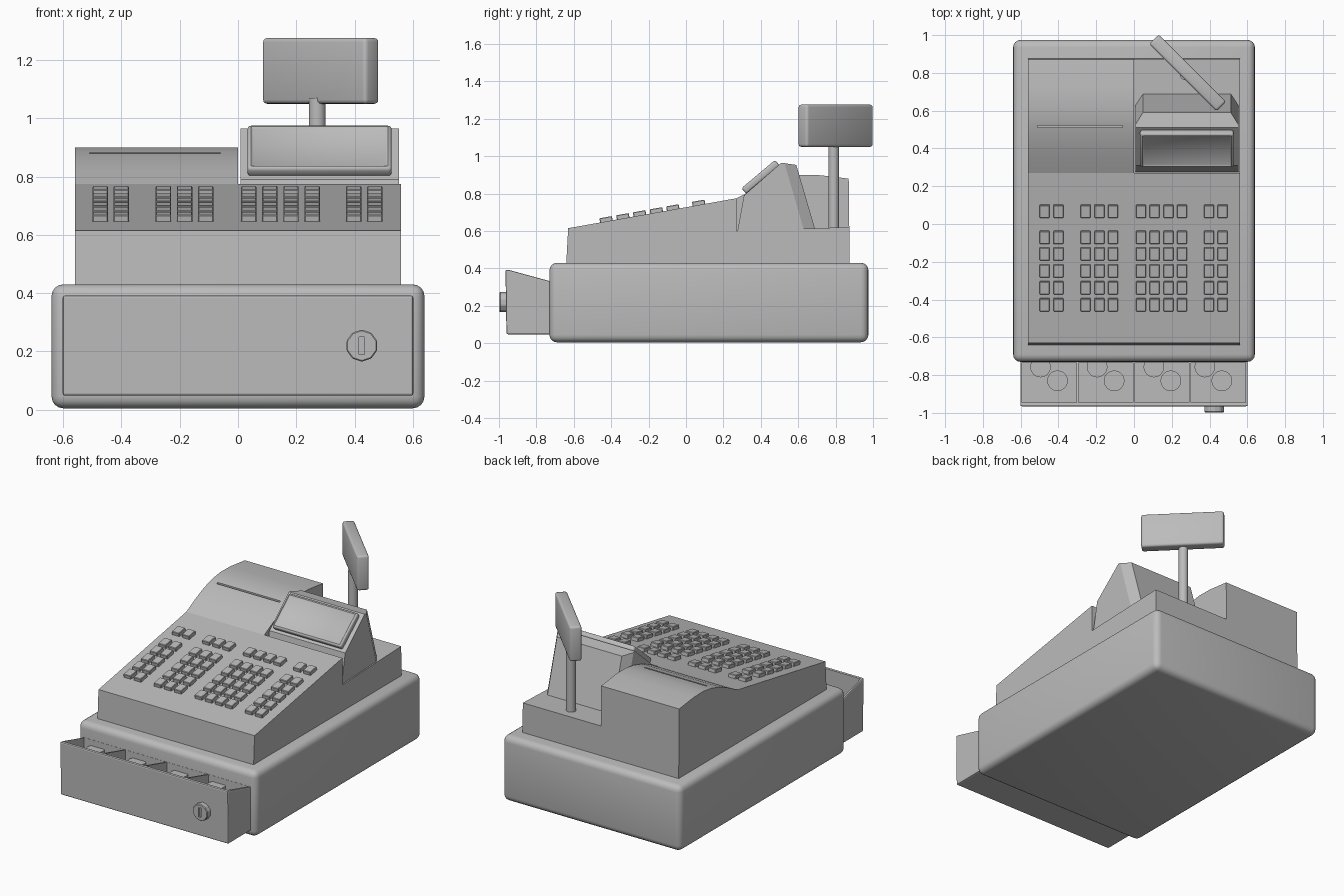
import bpy, bmesh, math
from mathutils import Matrix, Vector

cube = bpy.data.objects.get("Cube")
if cube:
    bpy.data.objects.remove(cube, do_unlink=True)

GREY = (0.5, 0.5, 0.5, 1)
mat = bpy.data.materials.new("plain_grey")
mat.use_nodes = True
mat.diffuse_color = GREY
for node in mat.node_tree.nodes:
    if node.type == 'BSDF_PRINCIPLED':
        node.inputs["Base Color"].default_value = GREY


def finish(name, bm):
    bmesh.ops.recalc_face_normals(bm, faces=bm.faces)
    mesh = bpy.data.meshes.new(name)
    bm.to_mesh(mesh)
    bm.free()
    mesh.materials.append(mat)
    obj = bpy.data.objects.new(name, mesh)
    bpy.context.collection.objects.link(obj)
    return obj


def activate(obj):
    bpy.ops.object.select_all(action='DESELECT')
    obj.select_set(True)
    bpy.context.view_layer.objects.active = obj


def add_box(bm, size, matrix):
    bmesh.ops.create_cube(bm, size=1, matrix=matrix @ Matrix.Diagonal((*size, 1)))


def box(name, lo, hi):
    lo, hi = Vector(lo), Vector(hi)
    bm = bmesh.new()
    add_box(bm, hi - lo, Matrix.Translation((lo + hi) / 2))
    return finish(name, bm)


def prism(name, profile, x0, x1):
    """Extrude a (y, z) profile along x."""
    bm = bmesh.new()
    face = bm.faces.new([bm.verts.new((x0, y, z)) for y, z in profile])
    ext = bmesh.ops.extrude_face_region(bm, geom=[face])["geom"]
    verts = [v for v in ext if isinstance(v, bmesh.types.BMVert)]
    bmesh.ops.translate(bm, verts=verts, vec=(x1 - x0, 0, 0))
    return finish(name, bm)


def cylinder(name, radius, depth, sides, loc, axis='Z'):
    bm = bmesh.new()
    rot = Matrix.Rotation(math.pi / 2, 4, 'X') if axis == 'Y' else Matrix()
    bmesh.ops.create_cone(bm, cap_ends=True, segments=sides, radius1=radius,
                          radius2=radius, depth=depth,
                          matrix=Matrix.Translation(loc) @ rot)
    return finish(name, bm)


def bevel(obj, width, segments=3):
    mod = obj.modifiers.new("bevel", 'BEVEL')
    mod.width, mod.segments = width, segments
    mod.limit_method = 'ANGLE'
    activate(obj)
    bpy.ops.object.modifier_apply(modifier=mod.name)


def smooth(obj, angle=40):
    activate(obj)
    bpy.ops.object.shade_smooth_by_angle(angle=math.radians(angle))


def cut(obj, cutter):
    mod = obj.modifiers.new("cut", 'BOOLEAN')
    mod.operation, mod.solver, mod.object = 'DIFFERENCE', 'EXACT', cutter
    activate(obj)
    bpy.ops.object.modifier_apply(modifier=mod.name)
    bpy.data.objects.remove(cutter, do_unlink=True)


# Rounded base
base = box("base", (-0.64, -0.73, 0.005), (0.64, 0.975, 0.43))
bevel(base, 0.04, 4)
smooth(base)

# Body: keyboard slope rising into the curved printer cover
body = prism("body", [(-0.64, 0.43), (-0.63, 0.615), (0.27, 0.775), (0.36, 0.822),
                      (0.45, 0.862), (0.54, 0.888), (0.62, 0.9), (0.72, 0.898),
                      (0.87, 0.88), (0.875, 0.43)], -0.56, 0.56)
cut(body, prism("notch", [(0.27, 0.6), (0.9, 0.622), (0.9, 1), (0.27, 1)], 0, 0.6))
cut(body, box("paper_slot", (-0.51, 0.51, 0.84), (-0.06, 0.522, 0.95)))
smooth(body, 12)

# Keys, laid along the keyboard slope
slope = math.atan2(0.16, 0.9)
groups = [(-0.473, 2), (-0.256, 3), (0.037, 4), (0.397, 2)]
rows = [0.068, -0.07, -0.158, -0.248, -0.337, -0.427]
bm = bmesh.new()
for start, count in groups:
    for i in range(count):
        for y in rows:
            z = 0.615 + (y + 0.63) * math.tan(slope)
            place = Matrix.Translation((start + i * 0.0725, y, z + 0.008))
            add_box(bm, (0.053, 0.068, 0.03), place @ Matrix.Rotation(slope, 4, 'X'))
bevel(finish("keys", bm), 0.003, 1)

# Operator screen housing with cut rear corners
housing = prism("screen_housing", [(0.275, 0.6), (0.31, 0.79), (0.51, 0.965),
                                   (0.59, 0.953), (0.69, 0.61)], 0.008, 0.552)
for side in (-1, 1):
    bm = bmesh.new()
    turn = Matrix.Rotation(-side * math.radians(33), 4, 'Z')
    shear = Matrix.Identity(4)
    shear[1][2] = -0.29
    add_box(bm, (0.2, 0.6, 1), Matrix.Translation((0.28 + side * 0.249, 0.565, 0.953))
            @ shear @ turn.inverted() @ Matrix.Translation((side * 0.1, 0, 0)))
    cut(housing, finish("corner_cutter", bm))

# Tilted screen with a recessed face
tilt = math.radians(40)
bm = bmesh.new()
add_box(bm, (0.495, 0.235, 0.04), Matrix())
bmesh.ops.bevel(bm, geom=bm.edges[:], offset=0.012, segments=3, affect='EDGES', profile=0.5)
bm.normal_update()
top = max((f for f in bm.faces if f.normal.z > 0.99), key=lambda f: f.calc_area())
bmesh.ops.inset_region(bm, faces=[top], thickness=0.012, depth=-0.006)
screen = finish("operator_screen", bm)
screen.matrix_world = (Matrix.Translation((0.28, 0.399, 0.889))
                       @ Matrix.Rotation(tilt, 4, 'X'))
smooth(screen)

# Customer display on its pole
pole = cylinder("display_pole", 0.029, 0.46, 16, (0.272, 0.79, 0.84))
smooth(pole)
display = box("customer_display", (-0.252, -0.036, -0.113), (0.252, 0.036, 0.113))
bevel(display, 0.014)
display.matrix_world = (Matrix.Translation((0.284, 0.8, 1.163))
                        @ Matrix.Rotation(-math.pi / 4, 4, 'Z'))
smooth(display)

# Open cash drawer with four compartments
drawer = prism("cash_drawer", [(-0.96, 0.048), (-0.965, 0.393), (-0.94, 0.39),
                               (-0.72, 0.33), (-0.72, 0.048)], -0.602, 0.602)
bevel(drawer, 0.008, 2)
for i in range(4):
    x = -0.592 + i * 0.298
    cut(drawer, box("compartment", (x, -0.945, 0.15), (x + 0.288, -0.732, 0.5)))
for x in (-0.45, -0.15, 0.15, 0.42):
    cylinder("tall_coin_stack", 0.055, 0.15, 16, (x - 0.045, -0.757, 0.22))
    cylinder("short_coin_stack", 0.055, 0.06, 16, (x + 0.045, -0.83, 0.175))

# Drawer lock with its keyhole plate
lock = cylinder("drawer_lock", 0.055, 0.04, 10, (0.425, -0.977, 0.22), 'Y')
bevel(lock, 0.004, 1)
cut(lock, box("keyhole", (0.416, -1.1, 0.19), (0.434, -0.985, 0.25)))
